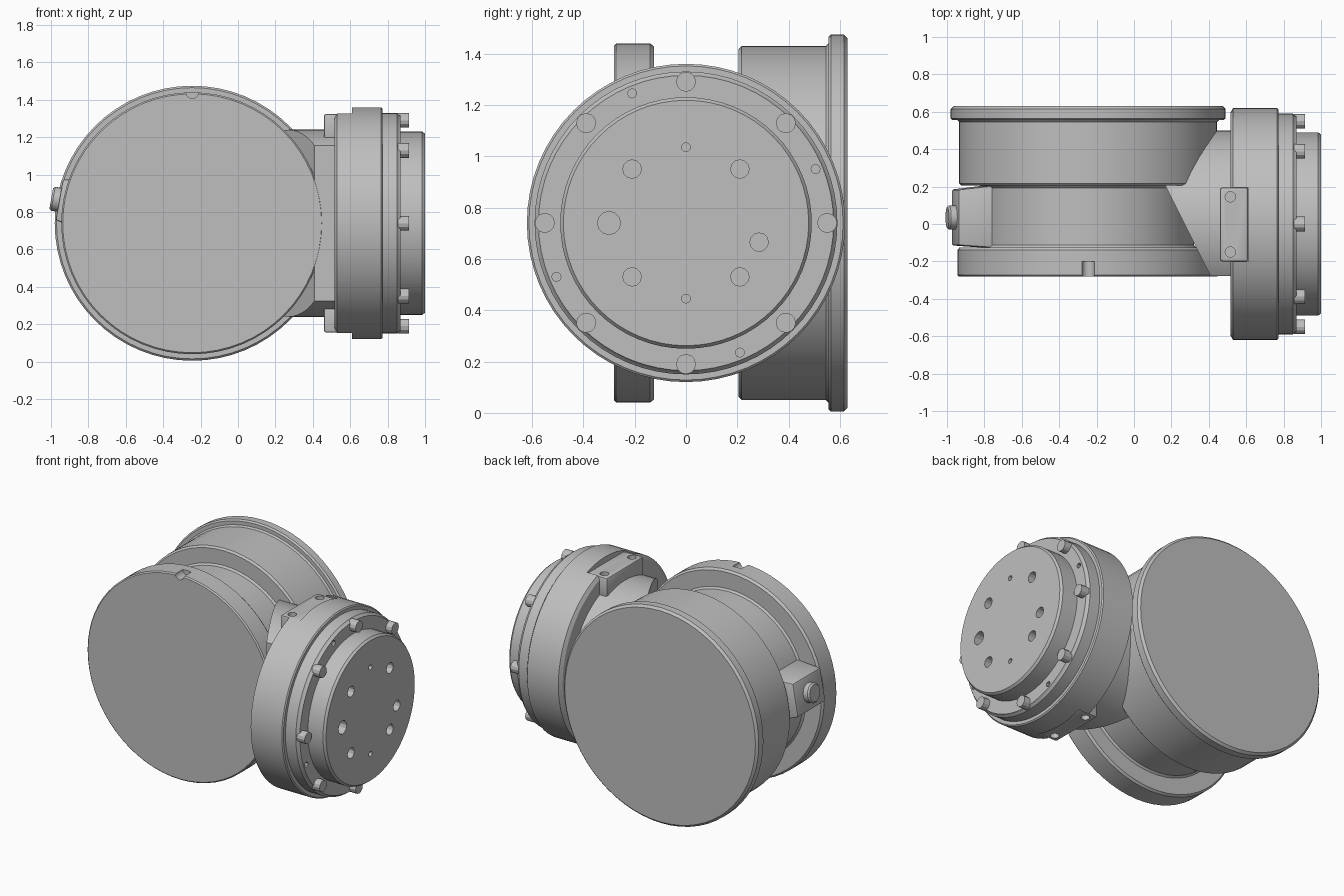
import bpy, bmesh, math
from mathutils import Matrix, Vector

cube = bpy.data.objects.get("Cube")
if cube:
    bpy.data.objects.remove(cube, do_unlink=True)

grey = bpy.data.materials.new("cast_grey")
grey.use_nodes = True
GREY = (0.52, 0.52, 0.52, 1)
grey.diffuse_color = GREY
grey.node_tree.nodes["Principled BSDF"].inputs["Base Color"].default_value = GREY

MID = 0.74                      # height of both axes
DRUM_X = -0.245                 # x position of the drum axis
ALONG_X = Matrix.Translation((0, 0, MID)) @ Matrix.Rotation(math.pi / 2, 4, 'Y')
ALONG_Y = Matrix.Translation((DRUM_X, 0, MID)) @ Matrix.Rotation(-math.pi / 2, 4, 'X')


def finish(name, bm):
    bmesh.ops.recalc_face_normals(bm, faces=bm.faces)
    me = bpy.data.meshes.new(name)
    bm.to_mesh(me)
    bm.free()
    me.materials.append(grey)
    ob = bpy.data.objects.new(name, me)
    bpy.context.collection.objects.link(ob)
    return ob


def activate(ob):
    bpy.ops.object.select_all(action='DESELECT')
    ob.select_set(True)
    bpy.context.view_layer.objects.active = ob


def smooth(ob):
    activate(ob)
    bpy.ops.object.shade_smooth_by_angle(angle=math.radians(28))


def lathe(name, profile, matrix, sides=64):
    """Closed turned part from (axial, radius) points."""
    bm = bmesh.new()
    rings = []
    for a, r in profile:
        rings.append([bm.verts.new((r * math.cos(t), r * math.sin(t), a))
                      for t in (2 * math.pi * i / sides for i in range(sides))])
    for lo, hi in zip(rings, rings[1:]):
        for i in range(sides):
            j = (i + 1) % sides
            bm.faces.new((lo[i], lo[j], hi[j], hi[i]))
    bm.faces.new(rings[0])
    bm.faces.new(rings[-1])
    bm.transform(matrix)
    return finish(name, bm)


def add_cylinder(bm, centre, direction, radius, length, sides=12, tip=None):
    rot = Vector(direction).to_track_quat('Z', 'Y').to_matrix().to_4x4()
    bmesh.ops.create_cone(bm, cap_ends=True, segments=sides, radius1=radius,
                          radius2=radius if tip is None else tip, depth=length,
                          matrix=Matrix.Translation(centre) @ rot)


def add_box(bm, lo, hi):
    lo, hi = Vector(lo), Vector(hi)
    m = Matrix.Translation((lo + hi) / 2) @ Matrix.Diagonal((*(hi - lo), 1))
    return bmesh.ops.create_cube(bm, size=1, matrix=m)["verts"]


def cut(ob, bm):
    cutter = finish("cutter", bm)
    cutter.hide_render = True
    mod = ob.modifiers.new("cut", 'BOOLEAN')
    mod.operation, mod.solver, mod.object = 'DIFFERENCE', 'EXACT', cutter
    activate(ob)
    bpy.ops.object.modifier_apply(modifier=mod.name)
    bpy.data.objects.remove(cutter, do_unlink=True)


def bevel(ob, width):
    mod = ob.modifiers.new("bevel", 'BEVEL')
    mod.width, mod.segments = width, 2
    activate(ob)
    bpy.ops.object.modifier_apply(modifier=mod.name)


# Drum with front disc, waist and rear cover flange
drum = lathe("drum_body", [
    (-0.28, 0.692), (-0.272, 0.70), (-0.14, 0.70), (-0.125, 0.688), (-0.125, 0.578),
    (-0.113, 0.566), (0.193, 0.566), (0.205, 0.578), (0.205, 0.678), (0.217, 0.69),
    (0.545, 0.69), (0.555, 0.70), (0.555, 0.725), (0.565, 0.735), (0.615, 0.735),
    (0.63, 0.72)], ALONG_Y)
notch = bmesh.new()
add_cylinder(notch, (DRUM_X, -0.25, MID + 0.70), (0, 1, 0), 0.033, 0.1, 16)
cut(drum, notch)
smooth(drum)

# Neck joining the drum to the output flange, trimmed flat at the front
bm = bmesh.new()
add_cylinder(bm, (0.16, 0, MID), (1, 0, 0), 0.5, 0.8, 64)
for point, normal in (((0, -0.279, 0), (0, -1, 0)), ((0.41, -0.279, 0), (-0.22, -0.11, 0))):
    res = bmesh.ops.bisect_plane(bm, geom=bm.verts[:] + bm.edges[:] + bm.faces[:],
                                 plane_co=point, plane_no=normal, clear_outer=True)
    edges = [e for e in res["geom_cut"] if isinstance(e, bmesh.types.BMEdge)]
    bmesh.ops.holes_fill(bm, edges=edges)
smooth(finish("neck", bm))


def pad_holes(bm):
    for side in (-1, 1):
        for y in (-0.15, 0.145):
            add_cylinder(bm, (0.515, y, MID + side * 0.57), (0, 0, 1), 0.028, 0.12)


# Output flange housing with flats for the mounting pads
housing = lathe("flange_housing", [
    (0.515, 0.595), (0.53, 0.62), (0.765, 0.62), (0.772, 0.612), (0.772, 0.59),
    (0.85, 0.59), (0.86, 0.58), (0.87, 0.575)], ALONG_X)
cutters = bmesh.new()
for side in (-1, 1):
    a, b = sorted((MID + side * 0.575, MID + side * 0.7))
    add_box(cutters, (0.4, -0.2, a), (0.61, 0.195, b))
cut(housing, cutters)
cutters = bmesh.new()
pad_holes(cutters)
cut(housing, cutters)
# Small threaded holes between the bolts
cutters = bmesh.new()
for y, z in ((-0.21, 0.505), (0.505, 0.21), (-0.505, -0.21), (0.21, -0.505)):
    add_cylinder(cutters, (0.87, y, MID + z), (1, 0, 0), 0.018, 0.08, 8)
cut(housing, cutters)
smooth(housing)

# Mounting pads above and below
for label, side in (("upper", 1), ("lower", -1)):
    bm = bmesh.new()
    a, b = sorted((MID + side * 0.44, MID + side * 0.585))
    add_box(bm, (0.46, -0.2, a), (0.61, 0.195, b))
    pad = finish(label + "_mounting_pad", bm)
    bevel(pad, 0.012)
    cutters = bmesh.new()
    pad_holes(cutters)
    cut(pad, cutters)
    smooth(pad)

# Rotating output disc with drilled pattern
disc = lathe("output_disc", [(0.80, 0.49), (0.985, 0.49), (1.0, 0.478)], ALONG_X)
cutters = bmesh.new()
holes = [(sy * 0.21, sz * 0.21, 0.036) for sy in (-1, 1) for sz in (-1, 1)]
holes += [(-0.3, 0, 0.045), (0.285, -0.075, 0.036), (0, 0.295, 0.017), (0, -0.295, 0.017)]
for y, z, r in holes:
    add_cylinder(cutters, (0.98, y, MID + z), (1, 0, 0), r, 0.12, 12)
cut(disc, cutters)
smooth(disc)

# Ring of flange bolts
bm = bmesh.new()
for i in range(8):
    t = i * math.pi / 4
    add_cylinder(bm, (0.885, 0.55 * math.cos(t), MID + 0.55 * math.sin(t)),
                 (1, 0, 0), 0.039, 0.06, 12)
smooth(finish("flange_bolts", bm))

# Tilted port boss on the drum's side, with its plug
TILT = Matrix.Translation((DRUM_X, 0, MID)) @ Matrix.Rotation(math.radians(10), 4, 'Y')
bm = bmesh.new()
for v in add_box(bm, (-0.722, -0.13, -0.11), (-0.5, 0.21, 0.11)):
    if v.co.x > -0.6:
        v.co.z *= 1.4
    else:
        v.co.y = 0.035 + (v.co.y - 0.04) * 0.88
bm.transform(TILT)
boss = finish("port_boss", bm)
bevel(boss, 0.01)
smooth(boss)
plug = lathe("port_plug", [(-0.765, 0.055), (-0.755, 0.065), (-0.70, 0.065)],
             TILT @ Matrix.Translation((0, 0.035, 0)) @ Matrix.Rotation(math.pi / 2, 4, 'Y'), 24)
smooth(plug)
